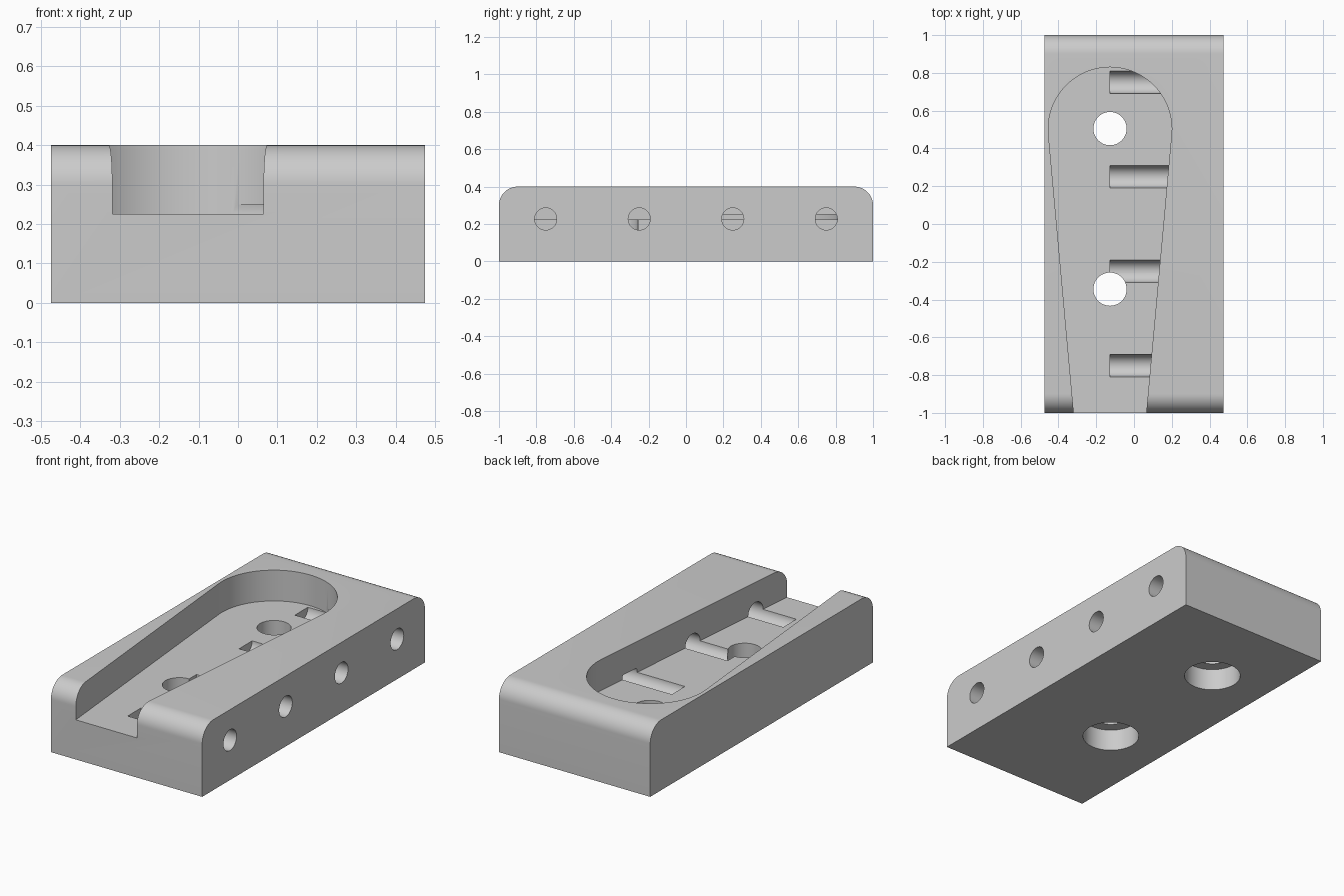
import bpy, bmesh, math
from mathutils import Vector

cube = bpy.data.objects.get("Cube")
if cube:
    bpy.data.objects.remove(cube, do_unlink=True)

grey = bpy.data.materials.new("plain_grey")
grey.use_nodes = True
grey.diffuse_color = (0.6, 0.6, 0.6, 1)
grey.node_tree.nodes["Principled BSDF"].inputs["Base Color"].default_value = (0.6, 0.6, 0.6, 1)

HALF_W, HEIGHT, ROUND = 0.475, 0.4, 0.1
AXIS_X, FLOOR = -0.127, 0.225


def arc(cx, cy, r, start, end, steps):
    """Points on an arc, angles in degrees."""
    angles = [math.radians(start + (end - start) * i / steps) for i in range(steps + 1)]
    return [(cx + r * math.cos(a), cy + r * math.sin(a)) for a in angles]


def prism(name, outline, axis, low, high):
    """Extrude a closed 2D outline along x or z."""
    place = (lambda u, v: (low, u, v)) if axis == "x" else (lambda u, v: (u, v, low))
    move = Vector((high - low, 0, 0)) if axis == "x" else Vector((0, 0, high - low))
    bm = bmesh.new()
    face = bm.faces.new([bm.verts.new(place(u, v)) for u, v in outline])
    grown = bmesh.ops.extrude_face_region(bm, geom=[face])["geom"]
    bmesh.ops.translate(bm, vec=move, verts=[g for g in grown if isinstance(g, bmesh.types.BMVert)])
    bmesh.ops.recalc_face_normals(bm, faces=bm.faces)
    mesh = bpy.data.meshes.new(name)
    bm.to_mesh(mesh)
    bm.free()
    mesh.materials.append(grey)
    obj = bpy.data.objects.new(name, mesh)
    bpy.context.collection.objects.link(obj)
    return obj


def circle(cx, cy, r):
    return arc(cx, cy, r, 0, 360, 48)[:-1]


# Block with rounded top edges at the front and back
side = [(-1, 0), (1, 0)]
side += arc(1 - ROUND, HEIGHT - ROUND, ROUND, 0, 90, 16)
side += arc(ROUND - 1, HEIGHT - ROUND, ROUND, 90, 180, 16)
block = prism("mounting_block", side, "x", -HALF_W, HALF_W)

# Tapered pocket, round at the back and open at the front
taper = 5.18
pocket = arc(AXIS_X, 0.503, 0.327, -taper, 180 + taper, 64)
mouth = 0.192 - 0.1 * math.tan(math.radians(taper))
pocket += [(AXIS_X - mouth, -1.1), (AXIS_X + mouth, -1.1)]
cutters = [prism("pocket_cutter", pocket, "z", FLOOR, 0.6)]

# Counterbored screw holes through the floor
for y in (-0.345, 0.505):
    cutters.append(prism("screw_cutter", circle(AXIS_X, y, 0.088), "z", -0.1, 0.3))
    cutters.append(prism("counterbore_cutter", circle(AXIS_X, y, 0.15), "z", -0.1, 0.125))

# Cross holes from the right face, the rear two with a low inner ceiling
for y in (-0.75, -0.25, 0.25, 0.75):
    bore = circle(y, 0.227, 0.059)
    if y < 0:
        cutters.append(prism("bore_cutter", bore, "x", AXIS_X, 0.6))
    else:
        cutters.append(prism("bore_cutter", bore, "x", 0.25, 0.6))
        low_bore = [p for p in bore if p[1] < 0.25]
        cutters.append(prism("channel_cutter", low_bore, "x", AXIS_X, 0.3))

# Cut everything, then drop the cutters
bpy.context.view_layer.objects.active = block
block.select_set(True)
for cutter in cutters:
    cutter.hide_render = True
    cut = block.modifiers.new("cut", "BOOLEAN")
    cut.operation = "DIFFERENCE"
    cut.solver = "EXACT"
    cut.object = cutter
    bpy.ops.object.modifier_apply(modifier=cut.name)
    bpy.data.objects.remove(cutter, do_unlink=True)

bpy.ops.object.shade_smooth_by_angle(angle=math.radians(30))
